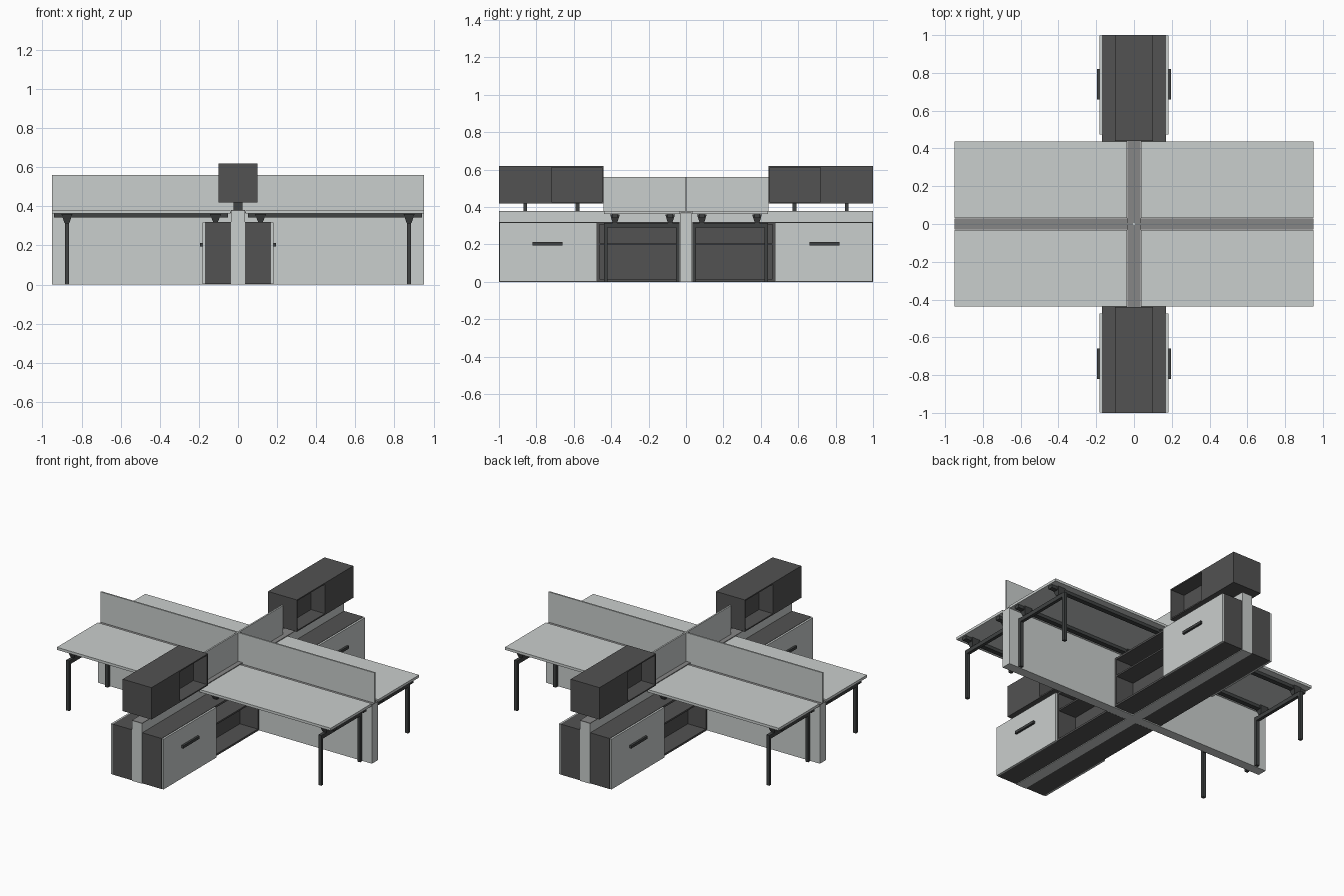
import bpy, bmesh


def material(name, r, g, b):
    m = bpy.data.materials.new(name)
    m.diffuse_color = (r, g, b, 1)
    return m


LIGHT = material("light_grey_laminate", 0.59, 0.62, 0.61)
DARK = material("charcoal_board", 0.085, 0.085, 0.085)
MID = material("mid_grey_cap", 0.24, 0.24, 0.24)
METAL = material("dark_metal", 0.05, 0.054, 0.054)


def boxes(name, mat, extents, sx=1, sy=1, taper=None):
    """One object made of boxes (x0, x1, y0, y1, z0, z1), mirrored by sx, sy.
    taper scales the bottom of each box about its own centre."""
    bm = bmesh.new()
    for x0, x1, y0, y1, z0, z1 in extents:
        for v in bmesh.ops.create_cube(bm, size=1)["verts"]:
            k = taper if taper and v.co.z < 0 else 1
            v.co.x = sx * ((x0 + x1) / 2 + v.co.x * k * (x1 - x0))
            v.co.y = sy * ((y0 + y1) / 2 + v.co.y * k * (y1 - y0))
            v.co.z = (z0 + z1) / 2 + v.co.z * (z1 - z0)
    bmesh.ops.recalc_face_normals(bm, faces=bm.faces[:])
    me = bpy.data.meshes.new(name)
    bm.to_mesh(me)
    bm.free()
    me.materials.append(mat)
    ob = bpy.data.objects.new(name, me)
    bpy.context.collection.objects.link(ob)
    return ob


# crossing service spines with thin caps
boxes("long_spine", LIGHT, [(-0.035, 0.035, -1, 1, 0, 0.375)])
boxes("long_spine_cap", MID, [(-0.035, 0.035, -1, 1, 0.375, 0.38)])
for sx, side in ((-1, "left"), (1, "right")):
    boxes(f"{side}_cross_spine", LIGHT, [(0.035, 0.95, -0.03, 0.03, 0, 0.365)], sx)
    boxes(f"{side}_cross_spine_cap", MID, [(0.035, 0.95, -0.03, 0.03, 0.365, 0.37)], sx)

# privacy screens
boxes("cross_screen", LIGHT, [(-0.95, 0.95, -0.005, 0.005, 0.37, 0.56)])
boxes("long_screen", LIGHT, [(-0.005, 0.005, -0.44, -0.005, 0.38, 0.56),
                             (-0.005, 0.005, 0.005, 0.44, 0.38, 0.56)])

# four workstations
RAILS = (0.085, 0.38)
for sx, a in ((-1, "left"), (1, "right")):
    for sy, b in ((-1, "front"), (1, "back")):
        q = f"{b}_{a}"
        boxes(f"{q}_desktop", LIGHT, [(0.038, 0.95, 0.032, 0.438, 0.362, 0.378)], sx, sy)
        boxes(f"{q}_desk_rails", METAL,
              [(0.05, 0.94, y - 0.015, y + 0.015, 0.342, 0.362) for y in RAILS], sx, sy)
        # inverted U leg frame
        boxes(f"{q}_leg_frame", METAL,
              [(0.865, 0.885, 0.035, 0.053, 0, 0.29),
               (0.865, 0.885, 0.42, 0.438, 0, 0.29),
               (0.865, 0.885, 0.035, 0.438, 0.29, 0.315)], sx, sy)
        # tapered brackets over the leg frame and over the cabinet
        boxes(f"{q}_brackets", METAL,
              [(x - 0.028, x + 0.028, y - 0.026, y + 0.026, z, 0.36)
               for x, z in ((0.875, 0.315), (0.115, 0.32)) for y in RAILS],
              sx, sy, taper=0.45)
        # closed cabinet with door and pull
        boxes(f"{q}_cabinet", DARK, [(0.036, 0.17, 0.475, 1, 0.003, 0.32)], sx, sy)
        boxes(f"{q}_cabinet_door", LIGHT, [(0.17, 0.182, 0.475, 0.998, 0.003, 0.318)], sx, sy)
        boxes(f"{q}_door_handle", METAL, [(0.182, 0.195, 0.66, 0.82, 0.195, 0.212)], sx, sy)
        # open shelf unit under the desk
        boxes(f"{q}_open_shelf", DARK,
              [(0.036, 0.17, 0.035, 0.475, 0.308, 0.32),
               (0.036, 0.17, 0.035, 0.475, 0.003, 0.015),
               (0.036, 0.17, 0.035, 0.047, 0.015, 0.308),
               (0.036, 0.17, 0.463, 0.475, 0.015, 0.308),
               (0.036, 0.046, 0.047, 0.463, 0.015, 0.308),
               (0.046, 0.168, 0.047, 0.463, 0.197, 0.207)], sx, sy)

# raised storage boxes: outer half closed, inner half open to both sides
for sy, b in ((-1, "front"), (1, "back")):
    boxes(f"{b}_upper_closed_box", DARK, [(-0.1, 0.1, 0.718, 1, 0.42, 0.62)], 1, sy)
    boxes(f"{b}_upper_open_box", DARK,
          [(-0.1, 0.1, 0.44, 0.718, 0.612, 0.62),
           (-0.1, 0.1, 0.44, 0.718, 0.42, 0.428),
           (-0.1, 0.1, 0.44, 0.448, 0.428, 0.612),
           (-0.004, 0.004, 0.448, 0.718, 0.428, 0.612)], 1, sy)
    boxes(f"{b}_upper_box_posts", METAL,
          [(-0.022, 0.022, y - 0.01, y + 0.01, 0.38, 0.42) for y in (0.58, 0.86)], 1, sy)
